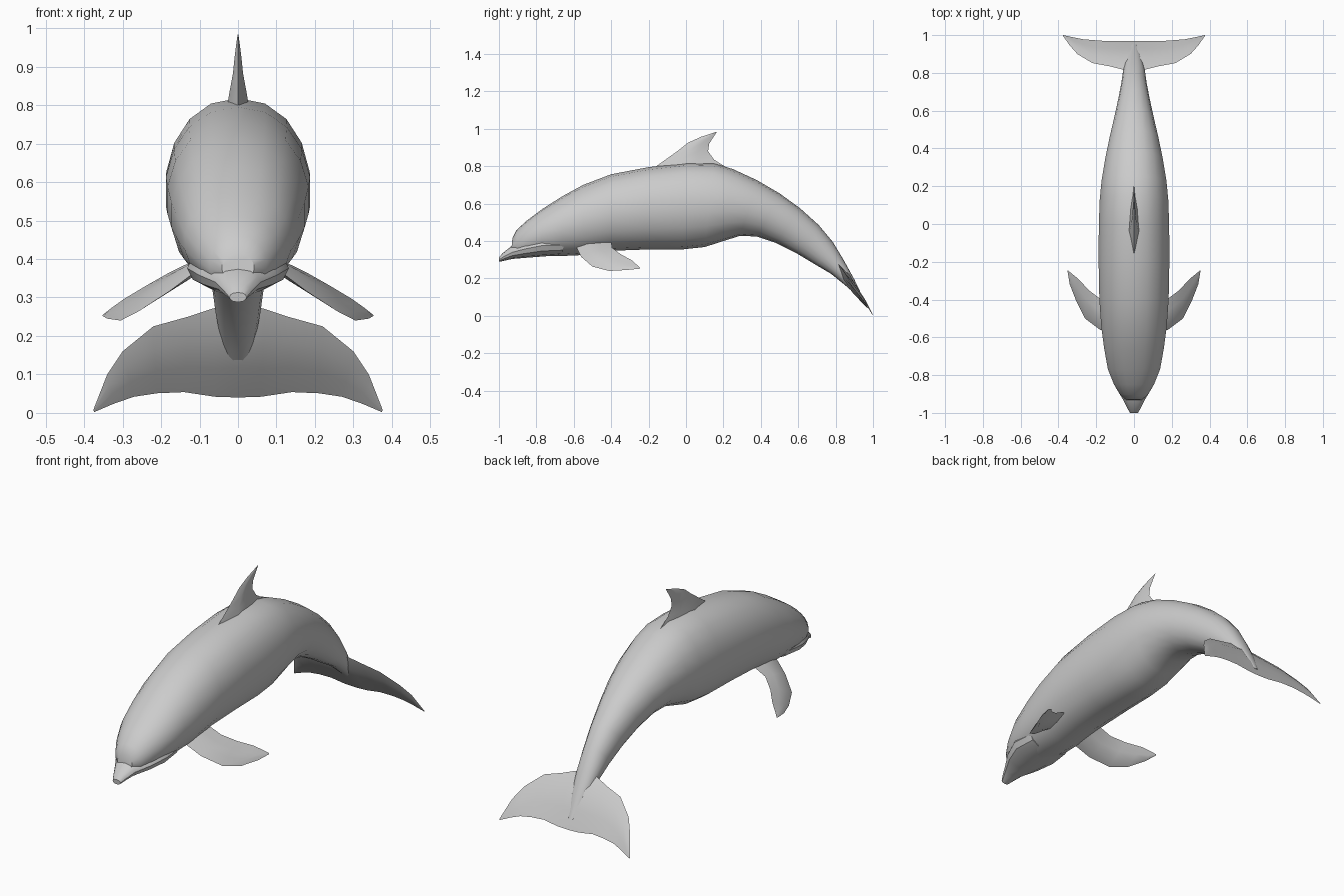
import bpy, bmesh, math
from mathutils import Vector


def loft(name, rings, mirror=False, cap_start=True):
    """Skin a list of equal-length point rings into one object."""
    bm = bmesh.new()
    vr = [[bm.verts.new(p) for p in ring] for ring in rings]
    n = len(rings[0])
    for a, b in zip(vr, vr[1:]):
        for i in range(n):
            j = (i + 1) % n
            bm.faces.new((a[i], a[j], b[j], b[i]))
    if cap_start:
        bm.faces.new(vr[0][::-1])
    bm.faces.new(vr[-1])
    bmesh.ops.recalc_face_normals(bm, faces=bm.faces)
    me = bpy.data.meshes.new(name)
    bm.to_mesh(me)
    bm.free()
    for p in me.polygons:
        p.use_smooth = True
    me.set_sharp_from_angle(angle=math.radians(32))
    ob = bpy.data.objects.new(name, me)
    bpy.context.collection.objects.link(ob)
    if mirror:
        ob.modifiers.new("Mirror", 'MIRROR').use_axis[0] = True
    return ob


def tube(name, sections, sides=18, power=1.0):
    """Sections: top y, top z, bottom y, bottom z, half width."""
    rings = []
    for ty, tz, by, bz, w in sections:
        top, bot = Vector((0, ty, tz)), Vector((0, by, bz))
        mid, up = (top + bot) / 2, (top - bot) / 2
        ring = []
        for i in range(sides):
            a = 2 * math.pi * i / sides
            s, c = math.sin(a), math.cos(a)
            x = math.copysign(abs(s) ** power, s) * w
            ring.append(mid + up * c + Vector((x, 0, 0)))
        rings.append(ring)
    return loft(name, rings)


def fin(name, stations, normal, **kw):
    """Stations: leading point, trailing point, half thickness."""
    n = Vector(normal).normalized()
    rings = []
    for lead, trail, t in stations:
        a, b = Vector(lead), Vector(trail)
        p, q = a.lerp(b, 0.3), a.lerp(b, 0.65)
        rings.append([a, p + n * t, q + n * t * 0.7, b, q - n * t * 0.7, p - n * t])
    return loft(name, rings, **kw)


# body from forehead to tail stock, sections tilting with the tail
tube("body", [
    (-0.928, 0.415, -0.935, 0.34, 0.042),
    (-0.905, 0.46, -0.90, 0.312, 0.075),
    (-0.85, 0.51, -0.85, 0.315, 0.107),
    (-0.77, 0.57, -0.77, 0.32, 0.14),
    (-0.66, 0.64, -0.66, 0.32, 0.16),
    (-0.55, 0.70, -0.55, 0.325, 0.175),
    (-0.40, 0.757, -0.40, 0.348, 0.186),
    (-0.20, 0.795, -0.20, 0.355, 0.19),
    (0.0, 0.818, -0.02, 0.355, 0.189),
    (0.15, 0.815, 0.10, 0.368, 0.184),
    (0.25, 0.785, 0.20, 0.40, 0.174),
    (0.38, 0.725, 0.29, 0.428, 0.155),
    (0.50, 0.655, 0.38, 0.424, 0.133),
    (0.61, 0.575, 0.48, 0.39, 0.108),
    (0.71, 0.485, 0.59, 0.335, 0.085),
    (0.785, 0.395, 0.69, 0.275, 0.068),
    (0.845, 0.295, 0.775, 0.225, 0.058),
    (0.90, 0.195, 0.855, 0.16, 0.042),
    (0.95, 0.09, 0.94, 0.085, 0.015),
], power=0.92)

# beak and jaw, standing slightly proud of the head along the mouth line
tube("beak", [
    (-1.0, 0.313, -0.998, 0.288, 0.022),
    (-0.98, 0.335, -0.975, 0.294, 0.034),
    (-0.93, 0.375, -0.93, 0.304, 0.058),
    (-0.86, 0.405, -0.86, 0.31, 0.10),
    (-0.77, 0.435, -0.77, 0.317, 0.132),
    (-0.65, 0.43, -0.66, 0.325, 0.12),
], sides=12, power=0.8)

# swept-back dorsal fin
fin("dorsal_fin", [
    ((0, -0.18, 0.785), (0, 0.27, 0.76), 0.032),
    ((0, -0.10, 0.842), (0, 0.15, 0.835), 0.021),
    ((0, -0.04, 0.885), (0, 0.118, 0.88), 0.013),
    ((0, 0.01, 0.925), (0, 0.124, 0.92), 0.009),
    ((0, 0.08, 0.957), (0, 0.145, 0.953), 0.005),
    ((0, 0.162, 0.984), (0, 0.166, 0.984), 0.001),
], (1, 0, 0))

# pair of flippers
fin("flippers", [
    ((0.10, -0.59, 0.375), (0.10, -0.40, 0.40), 0.016),
    ((0.18, -0.56, 0.315), (0.18, -0.395, 0.364), 0.014),
    ((0.26, -0.50, 0.263), (0.24, -0.35, 0.33), 0.011),
    ((0.305, -0.41, 0.24), (0.295, -0.29, 0.297), 0.007),
    ((0.34, -0.32, 0.245), (0.33, -0.262, 0.272), 0.004),
    ((0.352, -0.25, 0.252), (0.35, -0.245, 0.256), 0.001),
], (0.028, -0.008, 0.036), mirror=True)

# tail flukes, one half mirrored
fin("tail_flukes", [
    ((0, 0.80, 0.29), (0, 0.97, 0.04), 0.025),
    ((0.07, 0.82, 0.27), (0.06, 0.97, 0.042), 0.018),
    ((0.13, 0.835, 0.25), (0.14, 0.968, 0.054), 0.014),
    ((0.22, 0.852, 0.225), (0.21, 0.973, 0.051), 0.011),
    ((0.30, 0.90, 0.16), (0.27, 0.978, 0.042), 0.008),
    ((0.34, 0.945, 0.10), (0.32, 0.988, 0.025), 0.005),
    ((0.376, 0.996, 0.008), (0.374, 1.0, 0.002), 0.001),
], (0, 0.82, 0.57), mirror=True, cap_start=False)
